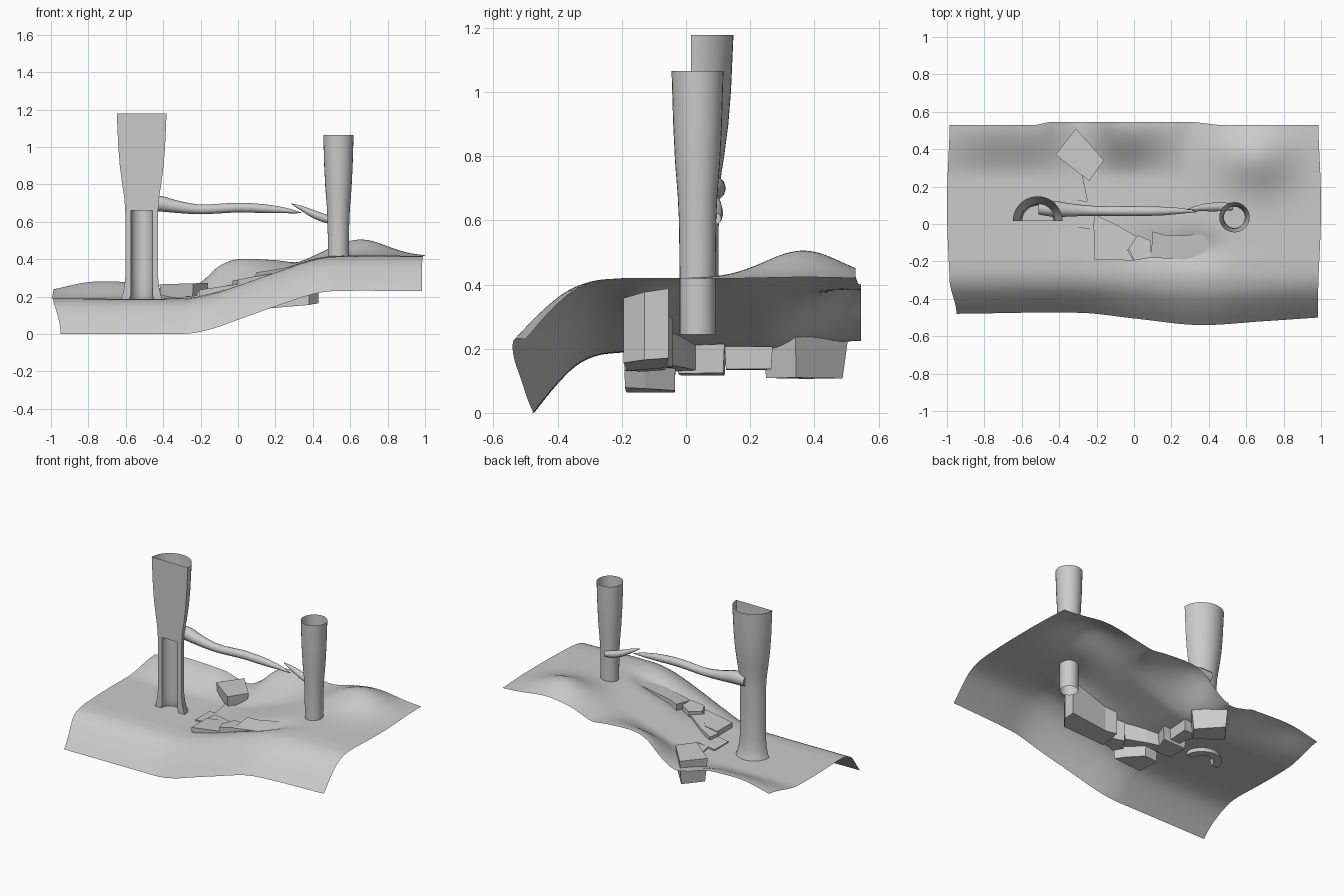
import bpy, bmesh, math
from mathutils import Vector

if "Cube" in bpy.data.objects:
    bpy.data.objects.remove(bpy.data.objects["Cube"])


def interp(table, x):
    """Smooth Hermite interpolation through (x, value) pairs."""
    n = len(table)
    if x <= table[0][0]:
        return table[0][1]
    if x >= table[-1][0]:
        return table[-1][1]

    def slope(k):
        a, b = table[max(k - 1, 0)], table[min(k + 1, n - 1)]
        return (b[1] - a[1]) / (b[0] - a[0])
    for i in range(n - 1):
        (x0, y0), (x1, y1) = table[i], table[i + 1]
        if x <= x1:
            h = x1 - x0
            t = (x - x0) / h
            return ((2*t**3 - 3*t**2 + 1) * y0 + (t**3 - 2*t**2 + t) * h * slope(i)
                    + (3*t**2 - 2*t**3) * y1 + (t**3 - t**2) * h * slope(i + 1))


def smooth(a, b, v):
    t = min(max((v - a) / (b - a), 0), 1)
    return t * t * (3 - 2 * t)


def finish(name, bm, angle=None, recalc=True):
    if recalc:
        bmesh.ops.recalc_face_normals(bm, faces=bm.faces[:])
    me = bpy.data.meshes.new(name)
    bm.to_mesh(me)
    bm.free()
    ob = bpy.data.objects.new(name, me)
    bpy.context.collection.objects.link(ob)
    if angle:
        bpy.ops.object.select_all(action='DESELECT')
        ob.select_set(True)
        bpy.context.view_layer.objects.active = ob
        bpy.ops.object.shade_smooth_by_angle(angle=math.radians(angle))
    return ob


def loft(bm, rings, cap_start=False, cap_end=False):
    """Skin closed rings of equal point count."""
    vs = [[bm.verts.new(p) for p in r] for r in rings]
    n = len(vs[0])
    for a, b in zip(vs, vs[1:]):
        for i in range(n):
            j = (i + 1) % n
            bm.faces.new((a[i], a[j], b[j], b[i]))
    if cap_start:
        bm.faces.new(vs[0][::-1])
    if cap_end:
        bm.faces.new(vs[-1])


# --- terrain sheet: ramp, front roll-off and back ridges ---
RAMP = [(-1, .19), (-.3, .19), (-.2, .203), (-.1, .23), (0, .265), (.2, .335),
        (.4, .40), (.52, .418), (1, .418)]
RIDGE = [(-1, .05), (-.8, .09), (-.6, .09), (-.5, .08), (-.4, .05), (-.3, .035), (-.2, .075),
         (-.1, .135), (0, .135), (.2, .06), (.35, 0), (1, 0)]
FRONT = [(-1, -.48), (-.3, -.475), (0, -.505), (.35, -.54), (.7, -.52), (1, -.5)]
DROP = [(0, 0), (.28, .011), (.52, .045), (.76, .112), (1, .195)]


def ground(x, y, yf):
    z = interp(RAMP, x)
    z += interp(RIDGE, x) * smooth(.24, .54, y)
    z += .088 * math.exp(-((x - .66) / .2) ** 2 - ((y - .37) / .17) ** 2)
    # hollow worn around the stones
    z -= .038 * math.exp(-((x - .32) / .15) ** 2 - ((y + .13) / .08) ** 2)
    z -= .02 * math.exp(-((x - .08) / .14) ** 2 - ((y + .12) / .09) ** 2)
    edge = -.2
    if y < edge:
        z -= interp(DROP, (edge - y) / (edge - yf))
    return z


bm = bmesh.new()
NX, NY = 90, 54
grid = []
for j in range(NY + 1):
    v = j / NY
    row = []
    for i in range(NX + 1):
        u = -1 + 2 * i / NX
        yf = interp(FRONT, u)
        yb = .528 + .017 * smooth(-.55, -.45, u) * (1 - smooth(.3, .5, u))
        y = yf + (yb - yf) * v
        half = .992 + .008 * math.sin(6 * y + 1)
        if u < 0:
            half -= .035 * smooth(-.3, -.48, y)
        row.append(bm.verts.new((u * half, y, ground(u, y, yf))))
    grid.append(row)
for j in range(NY):
    for i in range(NX):
        bm.faces.new((grid[j][i], grid[j][i+1], grid[j+1][i+1], grid[j+1][i]))
low = min(v.co.z for v in bm.verts)
for v in bm.verts:
    if v.co.y < -.2:
        v.co.z = max(v.co.z - low * smooth(-.2, -.48, v.co.y), 0)
finish("terrain", bm, 60, False)

# --- split post: half shell with a slot below and a flat front above ---
CX, CY, N = -.515, .015, 20


def arc(r, z):
    return [Vector((CX + r * math.cos(math.pi * k / N), CY + r * math.sin(math.pi * k / N), z))
            for k in range(N + 1)]


bm = bmesh.new()
lower = [(.155, .122), (.18, .113), (.21, .102), (.25, .093), (.32, .086), (.5, .086), (.66, .088)]
upper = [(.66, .088), (.73, .093), (.8, .104), (.9, .117), (1.0, .125), (1.178, .133)]
loft(bm, [arc(r, z) + arc(.057 + max(0, r - .1) * .7, z)[::-1] for z, r in lower], cap_start=True)
loft(bm, [arc(r, z) for z, r in upper])
bmesh.ops.remove_doubles(bm, verts=bm.verts[:], dist=1e-5)
bm.faces.new([bm.verts.new(p) for p in arc(.085, .661)])  # floor of the upper hollow
finish("split_post", bm, 35)

# --- round post: open flaring tube ---
bm = bmesh.new()
loft(bm, [[(.537 + r * math.cos(2 * math.pi * k / 28), .036 + r * math.sin(2 * math.pi * k / 28), z)
           for k in range(28)]
          for z, r in [(.245, .056), (.45, .056), (.6, .058), (.68, .062), (.78, .07),
                       (.9, .076), (1.065, .081)]])
finish("round_post", bm, 40)


# --- branches: tapering tubes along x ---
def branch(name, pts):
    bm = bmesh.new()
    rings = []
    for k in range(33):
        x = pts[0][0] + (pts[-1][0] - pts[0][0]) * k / 32
        y, z, r = (interp([(p[0], p[c]) for p in pts], x) for c in (1, 2, 3))
        r = max(r, .002)
        rings.append([(x, y + r * math.cos(math.pi * a / 6), z + r * math.sin(math.pi * a / 6))
                      for a in range(12)])
    loft(bm, rings, True, True)
    finish(name, bm, 50)


branch("long_branch", [(-.51, .087, .70, .037), (-.42, .08, .698, .042), (-.32, .074, .68, .033),
                       (-.2, .07, .667, .026), (0, .069, .676, .026), (.15, .069, .67, .023),
                       (.26, .07, .66, .014), (.34, .066, .648, .002)])
branch("short_branch", [(.285, .078, .697, .002), (.34, .085, .672, .014), (.4, .09, .643, .022),
                        (.47, .092, .617, .023), (.53, .092, .605, .018)])


# --- stones: chunky polygons, top on a tilted plane, tapered downwards ---
def stone(name, outline, z0, slope, bottom, taper=.94, cross=0):
    c = sum((Vector(p) for p in outline), Vector((0, 0))) / len(outline)
    bm = bmesh.new()
    top = [(x, y, z0 + slope * (x - c.x) + cross * (y - c.y)) for x, y in outline]
    base = [(c.x + (x - c.x) * taper, c.y + (y - c.y) * taper,
             bottom + slope * .5 * (x - c.x) + cross * .5 * (y - c.y)) for x, y in outline]
    loft(bm, [base, top], True, True)
    finish(name, bm)


stone("stone_1", [(-.31, .51), (-.42, .37), (-.24, .23), (-.16, .34)], .27, .03, .108, .85)
stone("stone_2", [(-.28, .27), (-.25, .12), (-.18, .12), (-.17, .27)], .205, .05, .135)
stone("stone_3", [(-.3, .125), (-.3, -.02), (-.19, -.03), (-.13, .12)], .205, .1, .12)
stone("stone_4", [(-.21, .05), (-.22, -.03), (-.09, -.1), (-.03, -.14), (.02, -.07), (-.1, 0)],
      .25, .2, .14)
stone("stone_5", [(-.21, -.03), (-.21, -.19), (0, -.195), (-.04, -.13), (-.12, -.03)],
      .25, .15, .07)
stone("stone_6", [(-.03, -.13), (.0, -.195), (.09, -.18), (.09, -.09), (.02, -.06)], .298, .2, .135)
stone("stone_7", [(.1, -.04), (.09, -.18), (.38, -.195), (.43, -.13), (.43, -.055), (.17, -.06)],
      .35, .18, .152, 1, .15)
